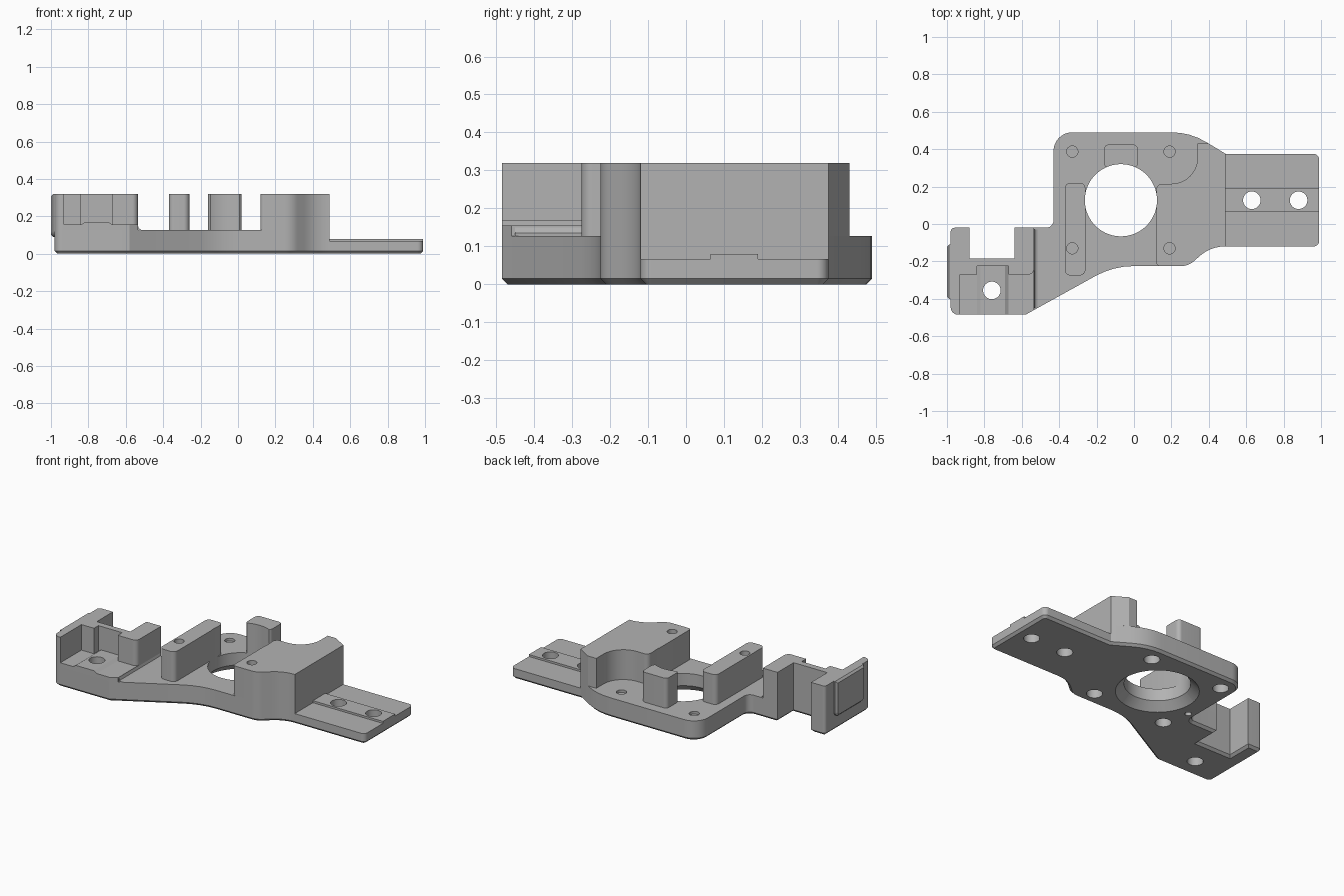
import bpy, bmesh, math
from mathutils import Vector, Matrix

if "Cube" in bpy.data.objects:
    bpy.data.objects.remove(bpy.data.objects["Cube"], do_unlink=True)

gray = bpy.data.materials.new("plain gray")
gray.use_nodes = True
COLOR = (0.45, 0.45, 0.45, 1)
gray.diffuse_color = COLOR
for node in gray.node_tree.nodes:
    if node.type == "BSDF_PRINCIPLED":
        node.inputs["Base Color"].default_value = COLOR


def rounded(corners):
    """Turn (x, y[, radius]) corners into an outline with filleted corners."""
    out = []
    n = len(corners)
    for i, c in enumerate(corners):
        p = Vector(c[:2])
        r = c[2] if len(c) > 2 else 0
        if not r:
            out.append(p)
            continue
        a = (Vector(corners[i - 1][:2]) - p).normalized()
        b = (Vector(corners[(i + 1) % n][:2]) - p).normalized()
        half = a.angle(b) / 2
        center = p + (a + b).normalized() * r / math.sin(half)
        start = p + a * r / math.tan(half) - center
        end = p + b * r / math.tan(half) - center
        sweep = math.pi - 2 * half
        if start.x * end.y - start.y * end.x < 0:
            sweep = -sweep
        steps = max(4, round(abs(sweep) / 0.13))
        for k in range(steps + 1):
            out.append(center + Matrix.Rotation(sweep * k / steps, 2) @ start)
    return out


def add_object(name, bm):
    bmesh.ops.recalc_face_normals(bm, faces=bm.faces)
    mesh = bpy.data.meshes.new(name)
    bm.to_mesh(mesh)
    bm.free()
    mesh.materials.append(gray)
    obj = bpy.data.objects.new(name, mesh)
    bpy.context.collection.objects.link(obj)
    return obj


PLACE = {"z": lambda u, v, w: (u, v, w),
         "y": lambda u, v, w: (u, w, v),
         "x": lambda u, v, w: (w, u, v)}


def prism(name, corners, low, high, axis="z", chamfer=0):
    """Extrude an outline along an axis, optionally chamfering its low end."""
    bm = bmesh.new()
    verts = [bm.verts.new(PLACE[axis](p.x, p.y, low)) for p in rounded(corners)]
    face = bm.faces.new(verts)
    ext = bmesh.ops.extrude_face_region(bm, geom=[face], use_keep_orig=True)
    moved = [g for g in ext["geom"] if isinstance(g, bmesh.types.BMVert)]
    bmesh.ops.translate(bm, verts=moved, vec=PLACE[axis](0, 0, high - low))
    bmesh.ops.recalc_face_normals(bm, faces=bm.faces)
    if chamfer:
        bmesh.ops.bevel(bm, geom=list(face.edges), offset=chamfer, segments=1,
                        affect="EDGES", clamp_overlap=False)
    return add_object(name, bm)


def box(x0, x1, y0, y1, r=0):
    return [(x0, y0, r), (x1, y0, r), (x1, y1, r), (x0, y1, r)]


def cutter(x, y, r_low, r_high, low, high, sides=32):
    bm = bmesh.new()
    bmesh.ops.create_cone(bm, cap_ends=True, segments=sides, radius1=r_low,
                          radius2=r_high, depth=high - low,
                          matrix=Matrix.Translation((x, y, (low + high) / 2)))
    obj = add_object("cutter", bm)
    obj.hide_render = True
    return obj


TOP, DECK, ARM = 0.32, 0.127, 0.067

# Plate outlines
back_edge = [(-0.43, 0.49, 0.1), (0.30, 0.49, 0.35), (0.49, 0.375)]
arm_end = [(0.99, 0.375, 0.03), (0.99, -0.12, 0.03)]
curve = [(0.41, -0.12, 0.2), (0.29, -0.225, 0.1)]
left_edge = [(-0.11, -0.225, 0.42), (-0.58, -0.485), (-0.98, -0.485, 0.04),
             (-0.98, -0.02, 0.02), (-0.88, -0.02), (-0.88, -0.185),
             (-0.64, -0.185), (-0.64, -0.02), (-0.43, -0.02, 0.04)]

drilled = [
    # Plate, arm and arm rib
    prism("lower_plate", back_edge + arm_end + curve + left_edge, 0, ARM, chamfer=0.015),
    prism("upper_plate", back_edge + [(0.49, -0.12)] + curve + left_edge, ARM, DECK),
    prism("arm_rib", box(0.49, 0.99, 0.065, 0.19), ARM, 0.08),
    # Posts around the bore
    prism("left_post", box(-0.37, -0.26, -0.275, 0.22, 0.03), DECK, TOP),
    prism("back_post", box(-0.16, 0.02, 0.30, 0.425, 0.025), DECK, TOP),
    prism("large_block", [(0.49, 0.375), (0.49, -0.12)] + curve +
          [(0.12, -0.225, 0.02), (0.12, 0.215, 0.03), (0.34, 0.215, 0.14),
           (0.34, 0.43), (0.40, 0.43)], DECK, TOP),
    # Clamp floor and its ridge
    prism("clamp_floor", [(-0.94, -0.485), (-0.58, -0.485), (-0.535, -0.46),
                          (-0.535, -0.24), (-0.94, -0.24)], DECK, 0.155),
    prism("clamp_ridge", [(-0.84, 0.15), (-0.84, 0.155), (-0.82, 0.168), (-0.69, 0.168),
                          (-0.67, 0.155), (-0.67, 0.15)], -0.485, -0.225, axis="y"),
]

# Clamp walls, foot fillet and side panel
whole = [
    prism("clamp_walls", [(-0.98, -0.485, 0.04), (-0.93, -0.485), (-0.93, -0.27),
                          (-0.84, -0.27), (-0.84, -0.225), (-0.67, -0.225),
                          (-0.67, -0.27), (-0.535, -0.27, 0.03), (-0.535, -0.02),
                          (-0.64, -0.02), (-0.64, -0.185), (-0.88, -0.185),
                          (-0.88, -0.02), (-0.98, -0.02, 0.02)], DECK, TOP),
    prism("foot_fillet", [(-0.54, DECK), (-0.515, DECK), (-0.53, 0.135), (-0.535, 0.15),
                          (-0.54, 0.15)], -0.45, -0.03, axis="y"),
    prism("side_panel", [(-0.40, TOP), (-0.40, 0.09, 0.03), (-0.11, 0.09, 0.03),
                         (-0.11, TOP)], -1.0, -0.98, axis="x", chamfer=0.012),
]

# Bore with a flared underside, through holes, screw holes and a small blind hole
cutters = [cutter(-0.07, 0.127, 0.193, 0.193, -0.1, 0.5, 72),
           cutter(-0.07, 0.127, 0.295, 0.191, -0.05, 0.05, 72),
           cutter(-0.376, 0.04, 0.02, 0.02, -0.1, 0.05)]
for x, y in [(0.63, 0.127), (0.88, 0.127), (-0.76, -0.355)]:
    cutters.append(cutter(x, y, 0.047, 0.047, -0.1, 0.5))
for x in (-0.33, 0.19):
    for y in (-0.13, 0.387):
        cutters.append(cutter(x, y, 0.047, 0.047, -0.1, 0.1))
        cutters.append(cutter(x, y, 0.03, 0.03, 0.11, 0.5))

for part in drilled:
    for c in cutters:
        mod = part.modifiers.new("hole", "BOOLEAN")
        mod.operation, mod.solver, mod.object = "DIFFERENCE", "EXACT", c
    graph = bpy.context.evaluated_depsgraph_get()
    mesh = bpy.data.meshes.new_from_object(part.evaluated_get(graph))
    part.modifiers.clear()
    part.data = mesh
for c in cutters:
    bpy.data.objects.remove(c, do_unlink=True)

# Smooth the curved walls and keep real edges sharp
for obj in bpy.context.view_layer.objects:
    obj.select_set(obj in drilled + whole)
bpy.context.view_layer.objects.active = drilled[0]
bpy.ops.object.shade_smooth_by_angle(angle=math.radians(25))
